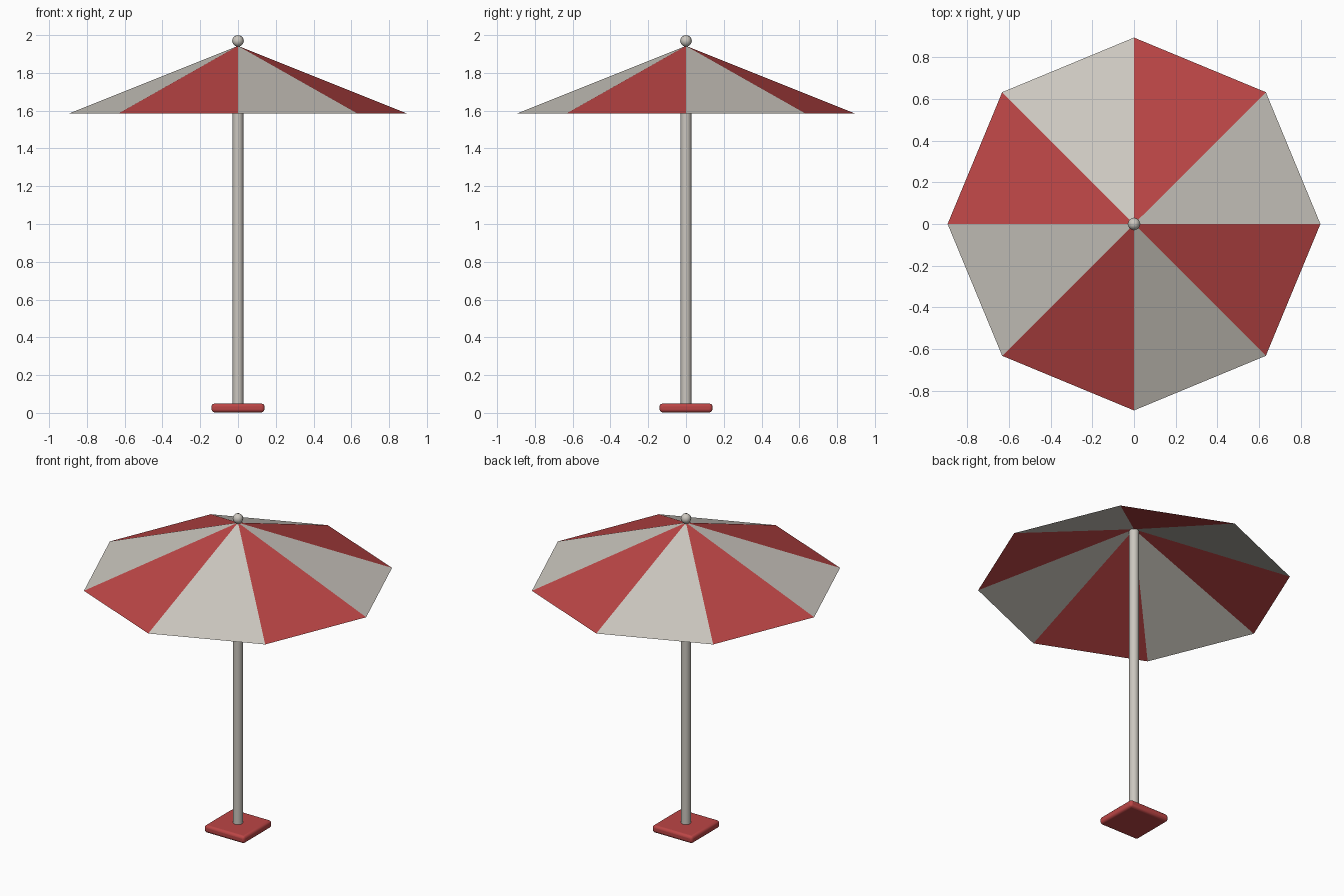
import bpy, bmesh
from math import cos, sin, pi, radians

if "Cube" in bpy.data.objects:
    bpy.data.objects.remove(bpy.data.objects["Cube"])


def material(name, rgb):
    m = bpy.data.materials.new(name)
    m.diffuse_color = (*rgb, 1)
    m.use_nodes = True
    m.node_tree.nodes["Principled BSDF"].inputs["Base Color"].default_value = m.diffuse_color
    return m


red = material("red", (0.5, 0.06, 0.06))
pale = material("pale_grey", (0.6, 0.57, 0.52))


def finish(name, mat, angle=None):
    ob = bpy.context.object
    ob.name = name
    ob.data.materials.append(mat)
    if angle:
        bpy.ops.object.shade_smooth_by_angle(angle=radians(angle))
    return ob


# Square base plate with rounded edges
bpy.ops.mesh.primitive_cube_add(size=1, location=(0, 0, 0.026))
base = bpy.context.object
base.scale = (0.28, 0.28, 0.046)
bpy.ops.object.transform_apply(location=False, scale=True)
bevel = base.modifiers.new("rounded", 'BEVEL')
bevel.width = 0.015
bevel.segments = 3
finish("base", red, 40)

# Pole from base to canopy peak
bpy.ops.mesh.primitive_cylinder_add(vertices=16, radius=0.028, depth=1.92,
                                    location=(0, 0, 0.97))
finish("pole", pale, 40)

# Small ball on top
bpy.ops.mesh.primitive_uv_sphere_add(segments=8, ring_count=6, radius=0.031,
                                     location=(0, 0, 1.969))
finish("finial", pale, 60)

# Eight-panel open canopy in alternating colours
SIDES, RADIUS, RIM, PEAK = 8, 0.895, 1.585, 1.943
bm = bmesh.new()
apex = bm.verts.new((0, 0, PEAK))
rim = [bm.verts.new((RADIUS * cos(2 * pi * i / SIDES),
                     RADIUS * sin(2 * pi * i / SIDES), RIM))
       for i in range(SIDES)]
for i in range(SIDES):
    panel = bm.faces.new((apex, rim[i], rim[(i + 1) % SIDES]))
    panel.material_index = i % 2
mesh = bpy.data.meshes.new("canopy")
bm.to_mesh(mesh)
bm.free()
mesh.materials.append(pale)
mesh.materials.append(red)
canopy = bpy.data.objects.new("canopy", mesh)
bpy.context.collection.objects.link(canopy)
